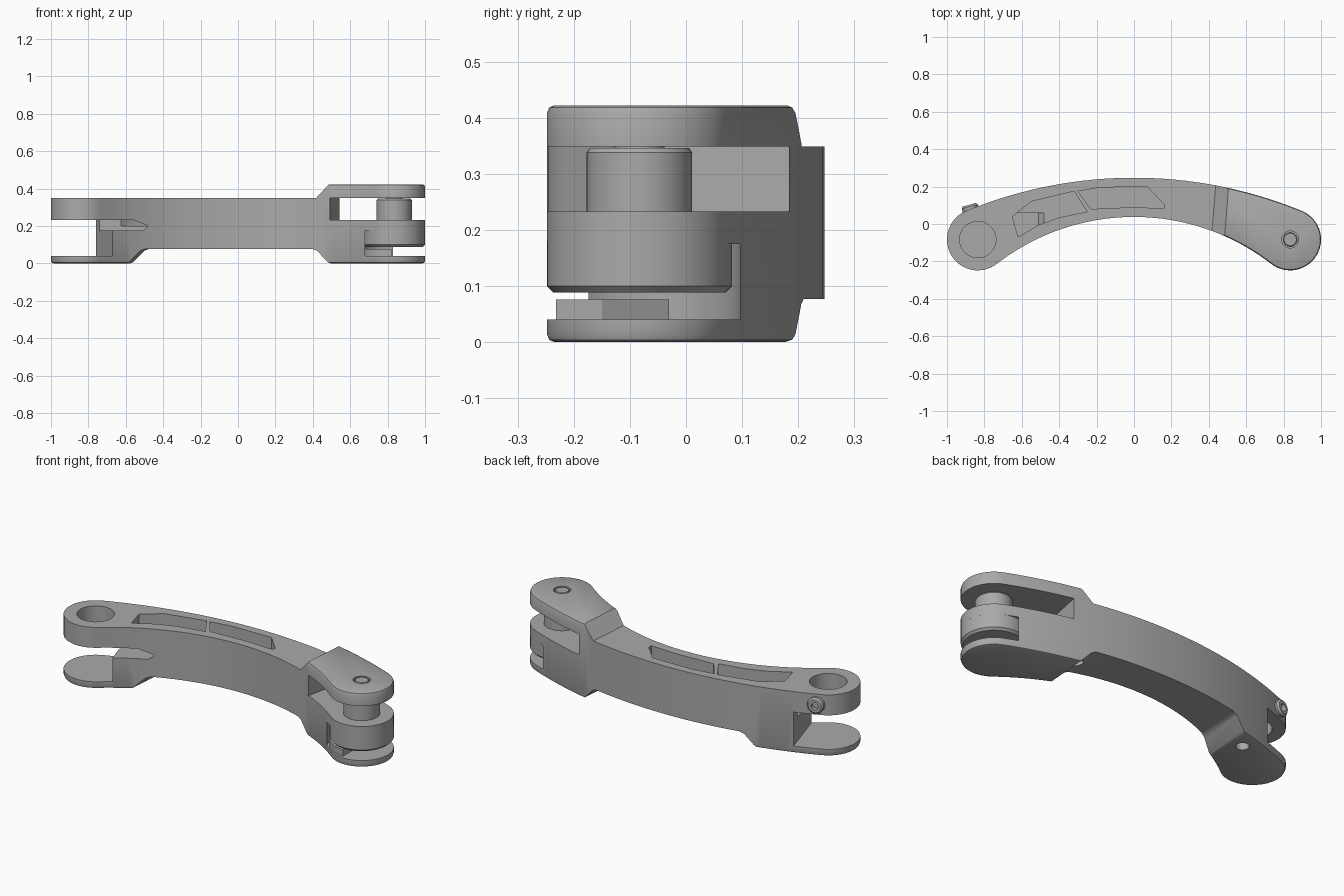
import bpy, bmesh, math
from mathutils import Vector

cube = bpy.data.objects.get("Cube")
if cube:
    bpy.data.objects.remove(cube)

grey = bpy.data.materials.new("satin_grey")
grey.use_nodes = True
COL = (0.40, 0.40, 0.40, 1)
grey.diffuse_color = COL
grey.node_tree.nodes["Principled BSDF"].inputs["Base Color"].default_value = COL

END_X, END_Y, END_R = 0.835, -0.083, 0.165


def arc(cx, cy, r, a0, a1, n):
    return [(cx + r * math.cos(a0 + (a1 - a0) * i / n),
             cy + r * math.sin(a0 + (a1 - a0) * i / n)) for i in range(n + 1)]


def outline(d):
    """Curved link seen from above, inset by d: two arcs tangent to round ends."""
    out_y, in_y = -2.11, -1.16
    a = math.atan2(END_Y - out_y, END_X)
    b = math.atan2(END_Y - in_y, END_X)
    r_out = math.hypot(END_X, END_Y - out_y) + END_R - d
    r_in = math.hypot(END_X, END_Y - in_y) - END_R + d
    pts = arc(0, out_y, r_out, a, math.pi - a, 40)
    pts += arc(-END_X, END_Y, END_R - d, math.pi - a, 2 * math.pi - b, 28)[1:]
    pts += arc(0, in_y, r_in, math.pi - b, b, 40)[1:]
    pts += arc(END_X, END_Y, END_R - d, b - math.pi, a, 28)[1:-1]
    return pts


def loft(name, layers):
    """Closed solid from rings of 3D points."""
    bm = bmesh.new()
    rings = [[bm.verts.new(p) for p in ring] for ring in layers]
    n = len(rings[0])
    for lo, hi in zip(rings, rings[1:]):
        for i in range(n):
            j = (i + 1) % n
            bm.faces.new((lo[i], lo[j], hi[j], hi[i]))
    bm.faces.new(rings[0][::-1])
    bm.faces.new(rings[-1])
    bmesh.ops.recalc_face_normals(bm, faces=bm.faces)
    mesh = bpy.data.meshes.new(name)
    bm.to_mesh(mesh)
    bm.free()
    mesh.materials.append(grey)
    ob = bpy.data.objects.new(name, mesh)
    bpy.context.collection.objects.link(ob)
    return ob


def prism(name, pts, z0, z1):
    return loft(name, [[(x, y, z) for x, y in pts] for z in (z0, z1)])


def turned(name, profile, x=END_X, y=END_Y, n=48):
    """Round part from (radius, height) pairs."""
    return loft(name, [[(px, py, z) for px, py in arc(x, y, r, 0, 2 * math.pi, n)[:-1]]
                       for r, z in profile])


def aim(ob, origin, direction):
    ob.rotation_euler = Vector(direction).to_track_quat('Z', 'Y').to_euler()
    ob.location = origin
    return ob


def select(ob):
    bpy.ops.object.select_all(action='DESELECT')
    ob.select_set(True)
    bpy.context.view_layer.objects.active = ob


def boolean(ob, tool, op='DIFFERENCE'):
    mod = ob.modifiers.new("cut", 'BOOLEAN')
    mod.operation, mod.solver, mod.object = op, 'EXACT', tool
    bpy.context.view_layer.update()
    select(ob)
    bpy.ops.object.modifier_apply(modifier=mod.name)
    bpy.data.objects.remove(tool)


# Main link: curved plan with softened rims, trimmed by the side profile
rims = [(0.014, 0), (0.004, 0.004), (0, 0.014), (0, 0.408), (0.004, 0.418), (0.012, 0.422)]
link = loft("curved_link", [[(x, y, z) for x, y in outline(d)] for d, z in rims])
side = [(-1.1, -0.1), (-0.6, -0.1), (-0.59, 0), (-0.575, 0.006), (-0.515, 0.068),
        (-0.49, 0.077), (0.40, 0.077), (0.425, 0.068), (0.485, 0.006), (0.5, 0),
        (0.51, -0.1), (1.1, -0.1), (1.1, 0.5), (0.51, 0.5), (0.49, 0.422),
        (0.42, 0.349), (-1.1, 0.349)]
boolean(link, loft("trim", [[(x + 0.08 * y, y, z) for x, z in side]
                            for y in (-0.5, 0.5)]), 'INTERSECT')

# Open fork at the right end, and gap below the upper plate at the left end
boolean(link, prism("gap", [(-0.63, -0.3), (-0.80, 0.25), (-1.2, 0.25), (-1.2, -0.3)],
                    0.04, 0.233))
boolean(link, prism("gap", [(0.445, -0.3), (0.555, 0.25), (1.2, 0.25), (1.2, -0.3)],
                    0.233, 0.349))

# Pivot eye, and clearance around the lower pivot disc
boolean(link, turned("eye", [(0.097, 0.2), (0.097, 0.4)], x=-END_X))
boolean(link, turned("clearance", [(0.18, 0.04), (0.18, 0.175)]))

# Two pockets in the top, with a passage from the outer one to the gap
boolean(link, prism("pocket", [(-0.30, 0.175), (-0.18, 0.195), (0.07, 0.2), (0.16, 0.105),
                               (0.16, 0.083), (0.0, 0.09), (-0.23, 0.08)], 0.2, 0.4))
boolean(link, prism("pocket", [(-0.55, 0.12), (-0.32, 0.175), (-0.25, 0.065),
                               (-0.40, 0.035), (-0.51, -0.005), (-0.62, -0.07),
                               (-0.65, 0.04)], 0.2, 0.4))
boolean(link, loft("passage", [[(-0.48, y, 0.20), (-0.56, y, 0.232), (-0.80, y, 0.232),
                                (-0.80, y, 0.175), (-0.51, y, 0.175)]
                               for y in (-0.25, 0.06)]))

# Small holes underneath and the screw recess on the upper fork plate
for hx, hy, top in ((-0.65, 0.06, 0.15), (0.43, 0.07, 0.15)):
    boolean(link, turned("hole", [(0.034, -0.1), (0.034, top)], hx, hy, 24))
boolean(link, turned("recess", [(0.045, 0.405), (0.045, 0.5)]))

# Pivot pin, lower disc and screw head
parts = [link,
         turned("pivot_pin", [(0.094, 0.225), (0.094, 0.338), (0.088, 0.346), (0.045, 0.346),
                              (0.045, 0.36)]),
         turned("pivot_disc", [(0.153, 0.088), (0.165, 0.1), (0.165, 0.18)]),
         turned("pivot_screw", [(0.037, 0.40), (0.037, 0.418), (0.033, 0.421)])]

# Rotation stop on the lower fork plate
parts.append(prism("rotation_stop", [(0.67, -0.06), (0.672, -0.13), (0.70, -0.18),
                                     (0.75, -0.215), (0.82, -0.232), (0.82, -0.15),
                                     (0.75, -0.03)], 0.035, 0.076))

# Set screw on the back of the pivot eye
screw = turned("set_screw", [(0.045, -0.03), (0.045, 0.022), (0.036, 0.032),
                             (0.02, 0.032), (0.02, 0.008)], 0, 0, 28)
parts.append(aim(screw, (-0.872, 0.072, 0.29), (-0.25, 0.97, 0)))

for ob in parts:
    select(ob)
    bpy.ops.object.shade_smooth_by_angle(angle=math.radians(28))
